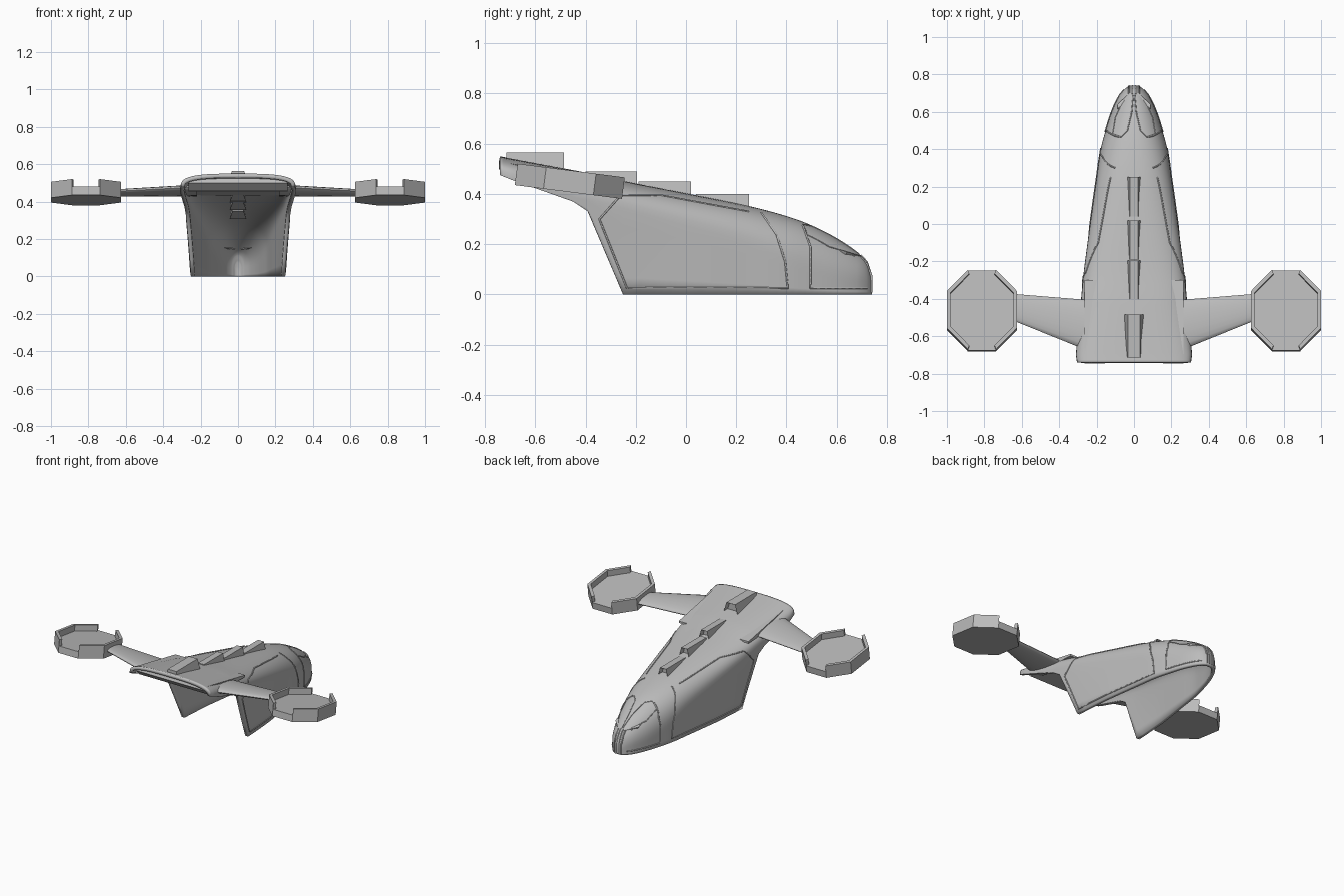
import bpy, bmesh, math
from mathutils import Matrix, Vector

default_cube = bpy.data.objects.get("Cube")
if default_cube:
    bpy.data.objects.remove(default_cube, do_unlink=True)

# One flat grey for everything
grey = bpy.data.materials.new("hull grey")
grey.use_nodes = True
GREY = (0.5, 0.5, 0.5, 1)
grey.diffuse_color = GREY
grey.node_tree.nodes["Principled BSDF"].inputs["Base Color"].default_value = GREY

# Hull stations: y, roof height, half width, shoulder drop, bottom edge
STATIONS = [
    (-.74, .55, .305, .07, .475), (-.69, .54, .31, .08, .455),
    (-.45, .495, .287, .1, .37), (-.39, .483, .282, .1, .33),
    (-.25, .452, .268, .11, 0), (0, .403, .235, .13, 0),
    (.25, .352, .2, .15, 0), (.4, .312, .178, .17, 0),
    (.5, .275, .152, .17, 0), (.6, .222, .12, .15, 0),
    (.68, .168, .083, .11, 0), (.72, .13, .052, .08, 0),
    (.74, .08, .025, .05, 0)]
ROOF, WIDTH, DROP, BOTTOM = range(1, 5)


def slope(i, column):
    a, b = STATIONS[max(i - 1, 0)], STATIONS[min(i + 1, len(STATIONS) - 1)]
    return (b[column] - a[column]) / (b[0] - a[0])


def value(column, y):
    """Hermite interpolation between stations; the bottom edge stays straight."""
    y = min(max(y, STATIONS[0][0]), STATIONS[-1][0])
    i = max(k for k in range(len(STATIONS) - 1) if STATIONS[k][0] <= y)
    a, b = STATIONS[i], STATIONS[i + 1]
    h = b[0] - a[0]
    t = (y - a[0]) / h
    if column == BOTTOM:
        return a[column] + t * (b[column] - a[column])
    s = t * t * (3 - 2 * t)
    return (a[column] * (1 - s) + b[column] * s
            + h * t * (1 - t) ** 2 * slope(i, column)
            - h * t * t * (1 - t) * slope(i + 1, column))


def power(y):
    return 2.6 - 0.7 * y


def shoulder(y):
    return value(ROOF, y) - value(DROP, y)


def on_side(y, z, side=1):
    """Point on the hull skin at a given height."""
    zs, w = shoulder(y), value(WIDTH, y)
    if z <= zs:
        x = w - 0.055 * min(max(-y / 0.3, 0), 1) * (zs - z)
    else:
        u = min((z - zs) / value(DROP, y), 1)
        x = w * (1 - u ** power(y)) ** (1 / power(y))
    return Vector((side * x, y, z))


def on_top(x, y):
    """Point on the roof skin above a given x."""
    u = min(abs(x) / value(WIDTH, y), 1)
    rise = (1 - u ** power(y)) ** (1 / power(y))
    return Vector((x, y, shoulder(y) + value(DROP, y) * rise))


def finish(obj, smooth=None):
    bpy.context.collection.objects.link(obj)
    obj.data.materials.append(grey)
    if smooth:
        bpy.ops.object.select_all(action='DESELECT')
        obj.select_set(True)
        bpy.context.view_layer.objects.active = obj
        bpy.ops.object.shade_smooth_by_angle(angle=math.radians(smooth))
    return obj


def mesh_object(name, verts, faces, smooth=None, fix_normals=True):
    mesh = bpy.data.meshes.new(name)
    mesh.from_pydata([tuple(v) for v in verts], [], faces)
    if fix_normals:
        bm = bmesh.new()
        bm.from_mesh(mesh)
        bmesh.ops.recalc_face_normals(bm, faces=bm.faces)
        bm.to_mesh(mesh)
        bm.free()
    return finish(bpy.data.objects.new(name, mesh), smooth)


def prism(lower, upper):
    """Vertices and faces of a solid between two matching loops."""
    n = len(lower)
    faces = [tuple(range(n)), tuple(range(n, 2 * n))]
    faces += [(i, (i + 1) % n, n + (i + 1) % n, n + i) for i in range(n)]
    return list(lower) + list(upper), faces


def tube(name, points, radius):
    curve = bpy.data.curves.new(name, 'CURVE')
    curve.dimensions = '3D'
    curve.bevel_depth = radius
    curve.bevel_resolution = 1
    curve.use_fill_caps = True
    spline = curve.splines.new('POLY')
    spline.points.add(len(points) - 1)
    for p, co in zip(spline.points, points):
        p.co = (*co, 1)
    return finish(bpy.data.objects.new(name, curve))


def resample(points, steps=8):
    out = []
    for a, b in zip(points, points[1:]):
        out += [Vector(a).lerp(Vector(b), k / steps) for k in range(steps)]
    return out + [Vector(points[-1])]


# Hull: an arched shell, open below and at the wide end
def half_section(y):
    zb, zs, w, n = value(BOTTOM, y), shoulder(y), value(WIDTH, y), power(y)
    wall = [on_side(y, zb + (zs - zb) * k / 5) for k in range(5)]
    arc = []
    for k in range(13):
        a = math.pi / 2 * k / 12
        arc.append(Vector((w * max(math.cos(a), 0) ** (2 / n), y,
                           zs + value(DROP, y) * math.sin(a) ** (2 / n))))
    arc[-1].x = 0
    return wall + arc


rows = []
for y in [p.x for p in resample([(s[0], 0) for s in STATIONS], 4)]:
    half = half_section(y)
    rows.append(half + [Vector((-p.x, p.y, p.z)) for p in reversed(half[:-1])])
n = len(rows[0])
faces = [(j * n + i, (j + 1) * n + i, (j + 1) * n + i + 1, j * n + i + 1)
         for j in range(len(rows) - 1) for i in range(n - 1)]
faces.append(tuple(reversed(range((len(rows) - 1) * n, len(rows) * n))))
hull = mesh_object("hull_shell", [p for r in rows for p in r], faces, 40, False)
shell = hull.modifiers.new("Thickness", 'SOLIDIFY')
shell.thickness = 0.022
shell.offset = -1

# Thick lining under the overhanging roof
profile = [(-.72, .525), (-.732, .5), (-.69, .458), (-.42, .437), (-.3, .432), (-.3, .445)]
mesh_object("roof_lining", *prism([(-.265, y, z) for y, z in profile],
                                  [(.265, y, z) for y, z in profile]))

# Dorsal fins with an intake at the nose end
for i, (y0, y1, top, wide) in enumerate([(.04, .25, .40, .045), (-.19, .02, .45, .045),
                                         (-.4, -.195, .49, .045), (-.715, -.485, .565, .065)]):
    crest = wide * 0.5
    foot0, foot1 = value(ROOF, y0) - .045, value(ROOF, y1) - .045
    base = [(-crest * 1.3, y0, foot0), (crest * 1.3, y0, foot0),
            (wide, y1, foot1), (-wide, y1, foot1)]
    ridge = [(-crest, y0, top), (crest, y0, top), (crest, y1, top), (-crest, y1, top)]
    fin = mesh_object("dorsal_fin_%d" % (i + 1), *prism(base, ridge))
    bm = bmesh.new()
    bm.from_mesh(fin.data)
    mouth = max(bm.faces, key=lambda f: f.calc_center_median().y)
    bmesh.ops.inset_individual(bm, faces=[mouth], thickness=.009)
    bmesh.ops.translate(bm, verts=mouth.verts, vec=(0, -.03, 0))
    bm.to_mesh(fin.data)
    bm.free()

OCTAGON = [(.187, -.1), (.187, .1), (.075, .215), (-.075, .215),
           (-.187, .1), (-.187, -.1), (-.075, -.215), (.075, -.215)]
TILT = math.radians(-7.3)

for side, label in ((1, "left"), (-1, "right")):
    # Wing: tapered oval loft from hull to pod
    def wing_ring(x, yc, ry, zc, rz):
        ring = []
        for k in range(20):
            a = math.tau * k / 20
            dy = ry * math.cos(a)
            ring.append((side * x, yc + dy, zc + math.tan(TILT) * dy + rz * math.sin(a)))
        return ring
    mesh_object(label + "_wing", *prism(wing_ring(.22, -.548, .14, .46, .026),
                                        wing_ring(.635, -.4475, .073, .447, .018)), 40)

    # Pod: octagonal tray with a rim left open at both ends
    verts, faces = prism([(x, y, 0) for x, y in OCTAGON], [(x, y, .045) for x, y in OCTAGON])
    for k in range(8):
        if k in (2, 6):
            continue
        a, b = Vector(OCTAGON[k]), Vector(OCTAGON[(k + 1) % 8])
        loop = [a, b, b * .9, a * .9]
        v, f = prism([(*p, .04) for p in loop], [(*p, .086) for p in loop])
        faces += [tuple(i + len(verts) for i in face) for face in f]
        verts += v
    pod = mesh_object(label + "_pod", verts, faces)
    pod.matrix_world = (Matrix.Translation((side * .813, -.468, .408))
                        @ Matrix.Rotation(TILT, 4, 'X'))

    # Raised seams around the side panel and the nose section
    side_seams = {
        "panel_seam": [(.25, .33), (-.1, .395), (-.26, .395), (-.345, .3), (-.235, .025),
                       (.405, .025), (.395, .13), (.36, .24), (.3, .325)],
        "nose_seam": [(.72, .025), (.495, .025), (.495, .19), (.465, .275)]}
    for name, path in side_seams.items():
        tube(label + "_" + name, [on_side(p.x, p.y, side) for p in resample(path)], .004)

    # Canopy seam
    canopy = [(.004, .69), (.012, .6), (.035, .5), (.07, .465), (.115, .48), (.1, .57), (.055, .67)]
    tube(label + "_canopy_seam", [on_top(side * p.x, p.y) for p in resample(canopy)], .003)

    # Eye-like vent: a slim wedge on the nose
    inner, outer = on_top(side * .02, .7), on_top(side * .08, .635)
    up, back = Vector((side * .008, .006, .012)), Vector((0, -.025, .008))
    low = [inner - up, outer - up, outer - up + back, inner - up + back]
    high = [inner + up * .3, outer + up, outer + up + back, inner + up * .3 + back]
    mesh_object(label + "_nose_vent", *prism(low, high))

    # Grille bars down the tip of the nose
    for k, x in enumerate((.009, .026)):
        x *= side
        tube("%s_nose_bar_%d" % (label, k + 1),
             [on_top(x, .695), on_top(x, .72), (x, .738, .075), (x, .738, .008)], .005)
